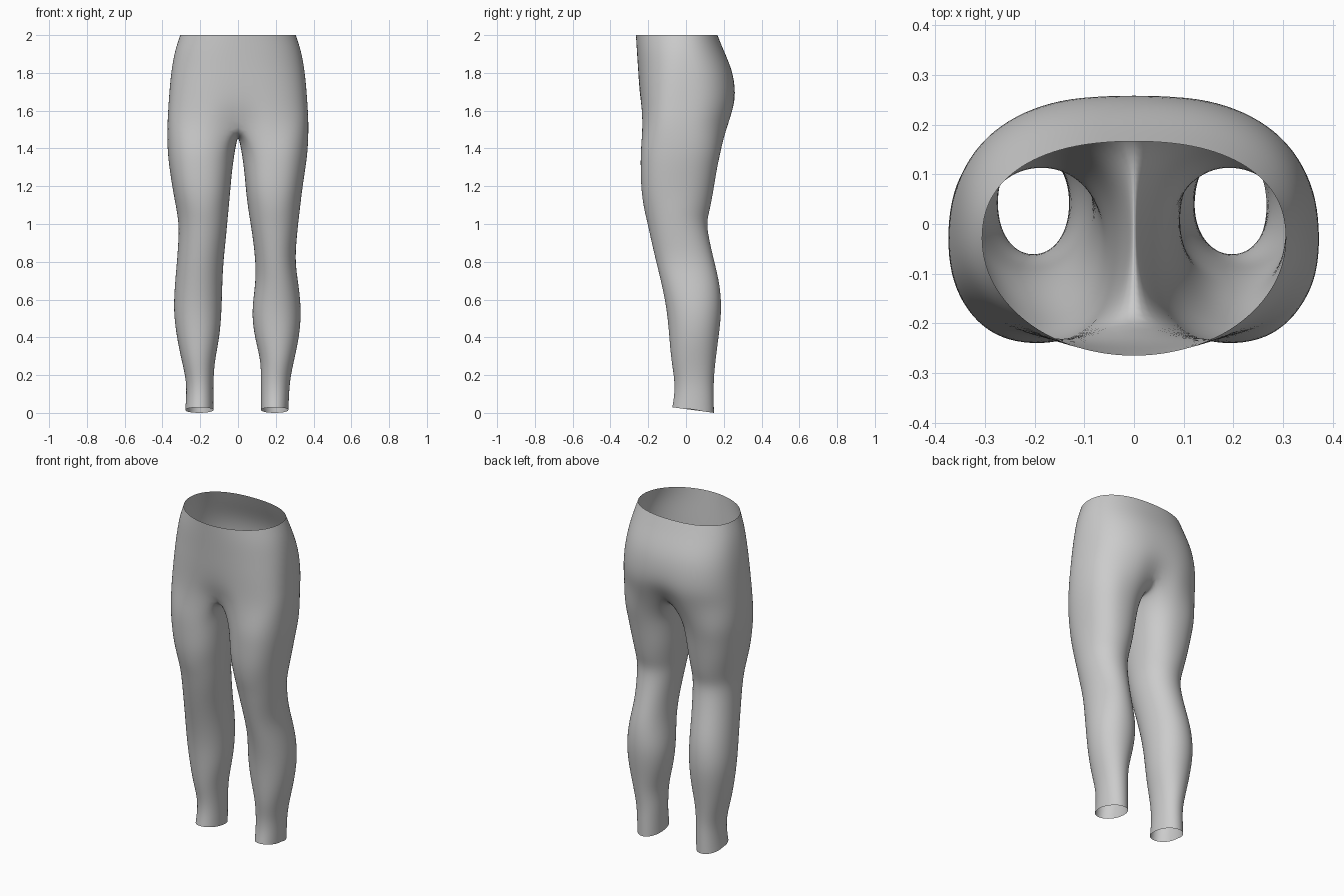
import bpy, bmesh, math

if "Cube" in bpy.data.objects:
    bpy.data.objects.remove(bpy.data.objects["Cube"])

OUT, INN = 14, 6          # segments on the outer and inner part of each leg ring
SPREAD = math.radians(128)  # outer part covers -128..128 degrees


def spow(v, n):
    return math.copysign(abs(v) ** (2 / n), v)


# hips: z, half width, widest y, front y, back y, front power, back power
HIPS = [
    (2.00, .308, -.03, -.267, .168, 2.0, 2.3),
    (1.92, .336, -.03, -.262, .200, 2.1, 2.3),
    (1.82, .354, -.03, -.255, .245, 2.2, 2.4),
    (1.72, .364, -.03, -.249, .263, 2.4, 2.5),
    (1.62, .371, -.03, -.243, .264, 2.6, 2.5),
    (1.53, .376, -.03, -.241, .238, 2.8, 2.5),
]
# legs: z, front y, back y, left (outer, inner), right (outer, inner)
LEGS = [
    (1.40, -.243, .190, (.377, .012), (.373, .014)),
    (1.30, -.243, .167, (.366, .028), (.360, .030)),
    (1.18, -.240, .148, (.347, .039), (.341, .040)),
    (1.08, -.225, .130, (.328, .048), (.330, .052)),
    (1.01, -.207, .110, (.316, .055), (.321, .064)),
    (0.92, -.188, .124, (.316, .063), (.312, .078)),
    (0.80, -.160, .152, (.325, .076), (.303, .092)),
    (0.68, -.130, .182, (.336, .082), (.322, .092)),
    (0.54, -.102, .192, (.344, .085), (.338, .069)),
    (0.40, -.090, .174, (.326, .096), (.326, .086)),
    (0.28, -.080, .158, (.300, .122), (.298, .120)),
    (0.18, -.062, .148, (.276, .129), (.277, .120)),
    (0.10, -.062, .148, (.274, .130), (.271, .121)),
    (0.02, -.074, .149, (.280, .129), (.268, .121)),
]

bm = bmesh.new()


def bridge(a, b, closed):
    n = len(a)
    for i in range(n if closed else n - 1):
        j = (i + 1) % n
        bm.faces.new((a[i], a[j], b[j], b[i]))


# hip rings, front centre -> right side -> back centre -> left side
hip_rings = []
for k, (z, w, yc, yf, yb, nf, nb) in enumerate(HIPS):
    ring = []
    for i in range(2 * OUT):
        t = -math.pi / 2 + math.pi * i / OUT
        c, s = math.cos(t), math.sin(t)
        n, d = (nf, yc - yf) if s < 0 else (nb, yb - yc)
        x, y = w * spow(c, n), yc + d * spow(s, n)
        if k >= 4:  # hollow between the thighs at front and back
            dent = math.exp(-(x / .07) ** 2) * (.045 if k == 5 else .008)
            y += dent if s < 0 else -dent
        ring.append(bm.verts.new((x, y, z)))
    hip_rings.append(ring)
for a, b in zip(hip_rings, hip_rings[1:]):
    bridge(a, b, True)

# crotch strip from back centre to front centre
low = hip_rings[-1]
back, front = low[OUT], low[0]
crotch = []
for i in range(1, INN):
    f = i / INN
    y = back.co.y + (front.co.y - back.co.y) * f
    crotch.append(bm.verts.new((0, y, 1.53 - .055 * math.sin(math.pi * f) ** .6)))

# legs: closed rings hanging from half of the hips plus the crotch strip
for side in (1, -1):
    half = [low[(side * i) % (2 * OUT)] for i in range(OUT + 1)]
    prev = half + crotch
    for k, (z, yf, yb, left, right) in enumerate(LEGS):
        outer, inner = right if side > 0 else left
        cx, rx = (outer + inner) / 2, (outer - inner) / 2
        cy, ry = (yf + yb) / 2, (yb - yf) / 2
        power = 2.3 if k < 3 else 2.1
        ring = []
        for i in range(OUT + INN):
            if i <= OUT:
                t = -SPREAD + 2 * SPREAD * i / OUT
            else:
                t = SPREAD + 2 * (math.pi - SPREAD) * (i - OUT) / INN
            x = cx + rx * spow(math.cos(t), power)
            y = cy + ry * spow(math.sin(t), power)
            tilt = -.015 * math.sin(t) if k == len(LEGS) - 1 else 0  # slanted hem
            ring.append(bm.verts.new((side * x, y, z + tilt - (.005 if tilt else 0))))
        bridge(prev, ring, True)
        prev = ring

bmesh.ops.recalc_face_normals(bm, faces=bm.faces)
mesh = bpy.data.meshes.new("leggings")
bm.to_mesh(mesh)
bm.free()
for p in mesh.polygons:
    p.use_smooth = True

fabric = bpy.data.materials.new("grey fabric")
fabric.diffuse_color = (.6, .6, .6, 1)
fabric.use_nodes = True
fabric.node_tree.nodes["Principled BSDF"].inputs["Base Color"].default_value = fabric.diffuse_color
mesh.materials.append(fabric)

leggings = bpy.data.objects.new("leggings", mesh)
bpy.context.collection.objects.link(leggings)
sub = leggings.modifiers.new("smooth cloth", 'SUBSURF')
sub.levels = sub.render_levels = 2
